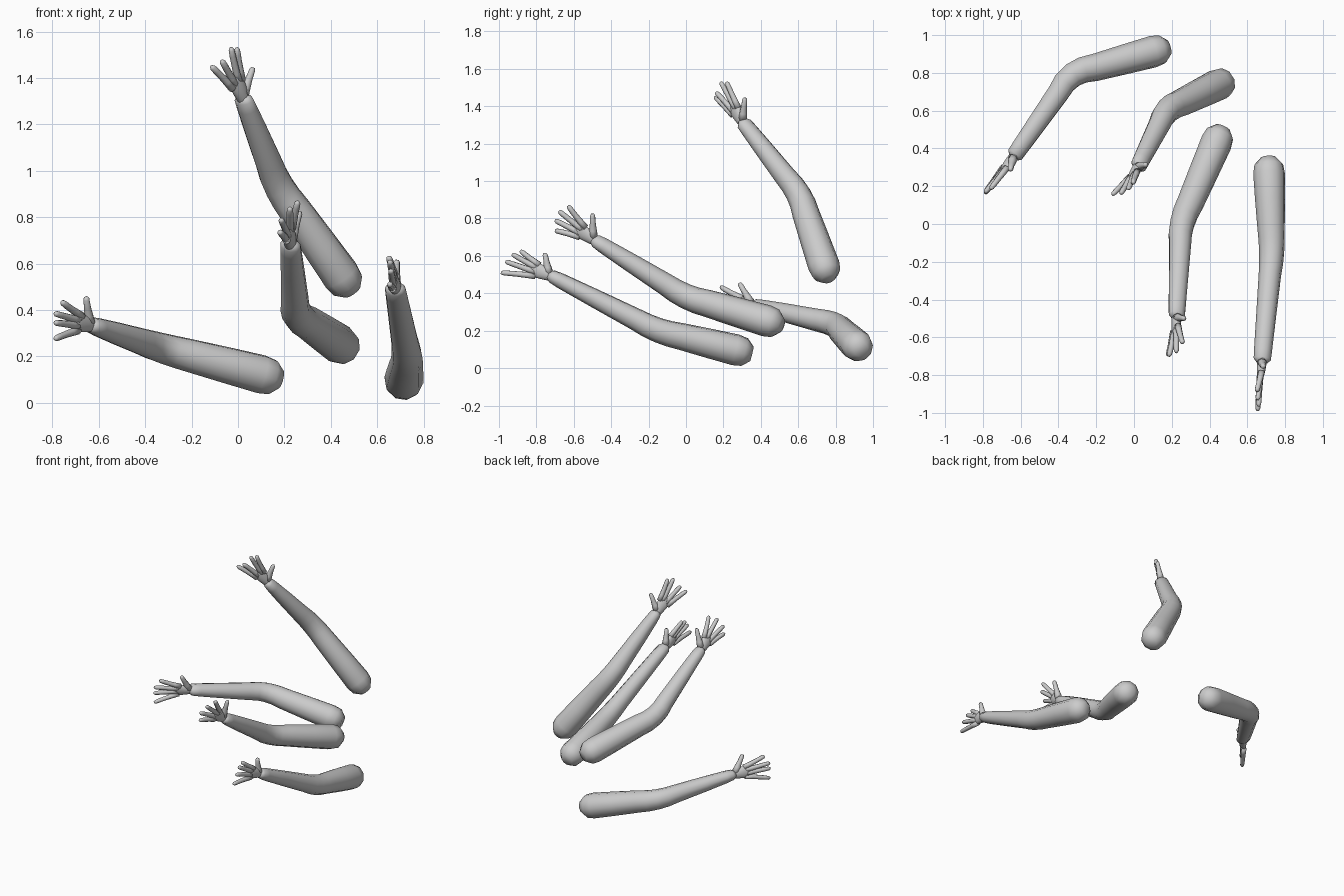
import bpy, bmesh, math
from mathutils import Vector as V

if "Cube" in bpy.data.objects:
    bpy.data.objects.remove(bpy.data.objects["Cube"])


def tube(name, pts, sizes, side, n=10, subdiv=0):
    """Loft elliptical rings (half-width along side, half-depth) through pts."""
    bm = bmesh.new()
    rings = []
    for i, p in enumerate(pts):
        t = (pts[min(i + 1, len(pts) - 1)] - pts[max(i - 1, 0)]).normalized()
        a = (side - t * side.dot(t)).normalized()
        b = t.cross(a)
        ra, rb = sizes[i]
        ring = []
        for k in range(n):
            ang = 2 * math.pi * (k + 0.5) / n
            ring.append(bm.verts.new(p + a * ra * math.cos(ang) + b * rb * math.sin(ang)))
        rings.append(ring)
    for r0, r1 in zip(rings, rings[1:]):
        for k in range(n):
            j = (k + 1) % n
            bm.faces.new((r0[k], r0[j], r1[j], r1[k]))
    bm.faces.new(rings[0][::-1])
    bm.faces.new(rings[-1])
    bmesh.ops.recalc_face_normals(bm, faces=bm.faces)
    for f in bm.faces:
        f.smooth = True
    me = bpy.data.meshes.new(name)
    bm.to_mesh(me)
    bm.free()
    ob = bpy.data.objects.new(name, me)
    bpy.context.collection.objects.link(ob)
    if subdiv:
        m = ob.modifiers.new("smooth", 'SUBSURF')
        m.levels = m.render_levels = subdiv
    return ob


def bend(a, b, c, t):
    return a * (1 - t) ** 2 + b * 2 * t * (1 - t) + c * t * t


def arm(tag, S, E, W, tips):
    S, E, W = V(S), V(E), V(W)
    tips = [V(t) for t in tips]
    thumb = tips[4]
    u = (sum(tips[:4], V()) / 4 - W).normalized()      # along the hand
    v = thumb - W
    v = (v - u * v.dot(u)).normalized()                # towards the thumb

    # arm: faceted shoulder cap, rounded elbow, slightly flattened wrist
    d0, d1 = (E - S).normalized(), (W - E).normalized()
    bow = E + (d0 - d1) * 0.04
    p0, p1 = E - d0 * 0.13, E + d1 * 0.13
    pts = [S - d0 * 0.08, S - d0 * 0.04, S + d0 * 0.01, S.lerp(E, 0.35), p0]
    sizes = [(.04, .04), (.077, .077), (.085, .085), (.08, .08), (.073, .073)]
    for t, r in ((.25, .07), (.5, .067), (.75, .064)):
        pts.append(bend(p0, bow, p1, t))
        sizes.append((r, r))
    pts += [p1, p1.lerp(W, .5), W - d1 * .06, W - d1 * .01, W + u * .01]
    sizes += [(.06, .06), (.05, .053), (.041, .048), (.035, .046), (.022, .028)]
    tube("arm_" + tag, pts, sizes, v)

    # palm: narrow at the wrist, broad and flat at the knuckles
    tube("palm_" + tag, [W + u * s for s in (-.04, -.01, .03, .065, .1, .118)],
         [(.024, .024), (.03, .027), (.037, .027), (.043, .023), (.041, .017), (.03, .009)], v, 10, 1)

    # fingers, from little finger to index
    up = u.cross(v)
    for i, (name, off) in enumerate(zip(("little", "ring", "middle", "index"), (-.032, -.011, .011, .031))):
        base = W + u * .075 + v * off
        mid = base.lerp(tips[i], .5) + u * .012
        path = [bend(base, mid, tips[i], t) for t in (0, .25, .5, .75, .93, 1)]
        tube(name + "_finger_" + tag, path,
             [(r, r) for r in (.018, .0165, .015, .0145, .013, .007)], up, 8)

    # thumb
    base = W + u * .012 + v * .008
    path = [base.lerp(thumb, t) for t in (0, .3, .6, .92, 1)]
    tube("thumb_" + tag, path, [(r, r) for r in (.026, .021, .016, .014, .008)], up, 8)


# shoulder, elbow, wrist, then tips: little, ring, middle, index, thumb
arm("back_left", (.11, .915, .12), (-.33, .795, .235), (-.635, .36, .335),
    [(-.79, .165, .275), (-.79, .16, .345), (-.79, .165, .385), (-.76, .185, .435), (-.655, .285, .455)])
arm("raised", (.45, .74, .54), (.175, .605, .93), (.022, .305, 1.315),
    [(-.115, .155, 1.45), (-.07, .16, 1.475), (-.03, .185, 1.53), (-.005, .217, 1.53), (.065, .315, 1.445)])
arm("centre", (.44, .44, .25), (.25, 0, .38), (.226, -.49, .685),
    [(.18, -.70, .735), (.185, -.70, .79), (.224, -.68, .84), (.258, -.63, .868), (.267, -.50, .825)])
arm("front_right", (.715, .275, .095), (.73, -.15, .20), (.678, -.725, .495),
    [(.655, -.99, .51), (.66, -.965, .57), (.655, -.93, .61), (.65, -.885, .628), (.685, -.755, .615)])
